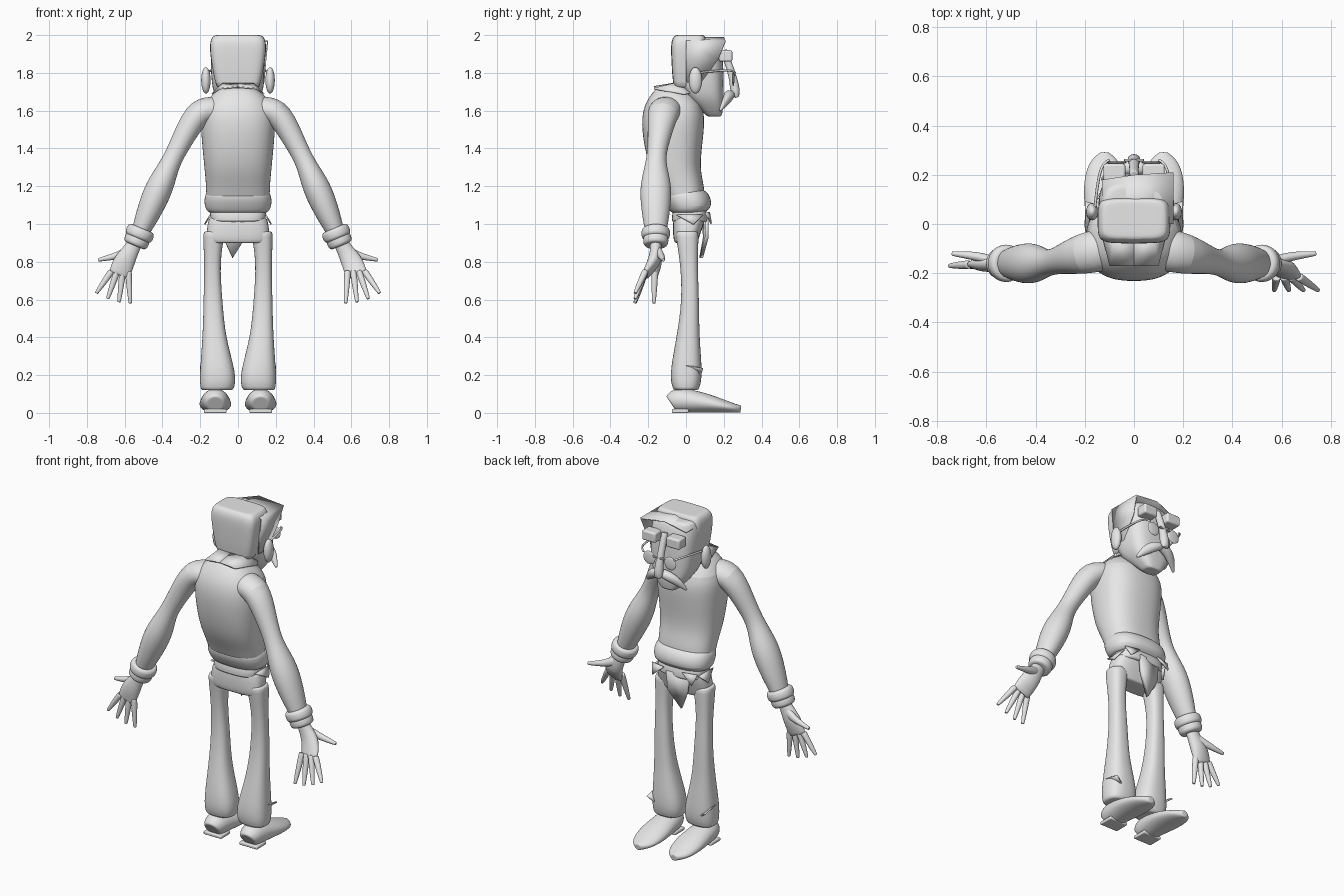
import bpy
import bmesh
from math import cos, sin, tau
from mathutils import Vector

default_cube = bpy.data.objects.get("Cube")
if default_cube:
    bpy.data.objects.remove(default_cube)

grey = bpy.data.materials.new("plain_grey")
grey.use_nodes = True
grey.diffuse_color = (.8, .8, .8, 1)
shader = grey.node_tree.nodes["Principled BSDF"]
shader.inputs["Base Color"].default_value = grey.diffuse_color


def finish(name, bm, subdivide=False, thickness=0, bevel=0):
    """Turn a bmesh into a named, shaded object."""
    bmesh.ops.recalc_face_normals(bm, faces=bm.faces)
    mesh = bpy.data.meshes.new(name)
    bm.to_mesh(mesh)
    bm.free()
    mesh.materials.append(grey)
    part = bpy.data.objects.new(name, mesh)
    bpy.context.collection.objects.link(part)
    if thickness:
        part.modifiers.new("thickness", "SOLIDIFY").thickness = thickness
    if bevel:
        rounding = part.modifiers.new("rounding", "BEVEL")
        rounding.width = bevel
        rounding.segments = 3
    if subdivide:
        smoothing = part.modifiers.new("smoothing", "SUBSURF")
        smoothing.levels = smoothing.render_levels = 2
    bpy.context.view_layer.objects.active = part
    part.select_set(True)
    bpy.ops.object.shade_smooth_by_angle(angle=.7)
    part.select_set(False)


def skin(name, rings):
    """Bridge rings of points, close both ends with a small inset, and smooth."""
    def inset(ring):
        middle = sum(ring, Vector()) / len(ring)
        return [point.lerp(middle, .2) for point in ring]

    rings = [inset(rings[0]), *rings, inset(rings[-1])]
    bm = bmesh.new()
    loops = [[bm.verts.new(point) for point in ring] for ring in rings]
    for lower, upper in zip(loops, loops[1:]):
        for i in range(len(lower)):
            bm.faces.new((lower[i - 1], lower[i], upper[i], upper[i - 1]))
    bm.faces.new(loops[0])
    bm.faces.new(loops[-1])
    finish(name, bm, subdivide=True)


def stack(name, rows, power=2.5, centre=lambda width: 0, sides=20):
    """Level superellipse rings; each row is height, half width, back y, front y."""
    def rounded(value):
        return abs(value) ** (2 / power) * (1 if value > 0 else -1)

    angles = [tau * (i + .5) / sides for i in range(sides)]
    skin(name, [[Vector((centre(width) + width * rounded(cos(a)),
                         (back + front) / 2 + (front - back) / 2 * rounded(sin(a)),
                         height)) for a in angles]
                for height, width, back, front in rows])


def tube(name, rows, sides=12):
    """Rings across a path; each row is a point, a depth radius and a side radius."""
    points = [row[0] for row in rows]
    span = points[-1] - points[0]
    reference = Vector((0, 0, 1)) if abs(span.y) > span.length / 2 else Vector((0, 1, 0))
    rings = []
    for k, (point, depth, side) in enumerate(rows):
        along = points[min(k + 1, len(points) - 1)] - points[max(k - 1, 0)]
        across = along.cross(reference).normalized()
        up = across.cross(along).normalized()
        rings.append([point + up * depth * cos(tau * i / sides)
                      + across * side * sin(tau * i / sides) for i in range(sides)])
    skin(name, rings)


def plate(name, *faces, thickness=.008):
    bm = bmesh.new()
    for face in faces:
        bm.faces.new([bm.verts.new(point) for point in face])
    bmesh.ops.remove_doubles(bm, verts=bm.verts, dist=.001)
    finish(name, bm, thickness=thickness)


def block(name, centre, size, bevel):
    bm = bmesh.new()
    bmesh.ops.create_cube(bm, size=1)
    for vert in bm.verts:
        vert.co = Vector(centre) + vert.co * Vector(size)
    finish(name, bm, bevel=bevel)


def ball(name, centre, size):
    bm = bmesh.new()
    bmesh.ops.create_uvsphere(bm, u_segments=20, v_segments=12, radius=1)
    for vert in bm.verts:
        vert.co = centre + vert.co * Vector(size)
    finish(name, bm)


# Stooped sweater body, rolled hem and neck
stack("sweater", [(1.72, .1, -.16, 0), (1.63, .2, -.23, .1), (1.5, .2, -.24, .1),
                  (1.3, .18, -.2, .07), (1.2, .17, -.14, .1), (1.1, .17, -.1, .1)])
stack("sweater_hem", [(1.18, .16, -.1, .1), (1.15, .18, -.13, .13),
                      (1.09, .18, -.1, .14), (1.06, .16, -.08, .1)])
stack("neck", [(1.6, .09, -.1, .1), (1.75, .08, -.03, .13)])

# Trouser top with waistband and hanging cloth
stack("hips", [(1.04, .16, -.07, .11), (.93, .17, -.07, .07), (.9, .16, -.06, .06)], power=3)
stack("waistband", [(1.08, .15, -.07, .11), (1.01, .15, -.08, .12)], power=3)
plate("hanging_cloth", [(-.09, .1, 1.04), (.05, .12, 1.04), (.04, .12, .93), (-.03, .09, .82),
                        (-.08, .11, .93)], thickness=.02)

# Head and long nose
stack("head", [(1.57, .05, .11, .19), (1.63, .1, .05, .2), (1.7, .14, -.04, .2),
               (1.9, .15, -.06, .2), (1.98, .13, -.06, .17)], power=3)
tube("nose", [(Vector((0, .2, 1.92)), .02, .02), (Vector((0, .25, 1.78)), .02, .02),
              (Vector((0, .26, 1.7)), .03, .03), (Vector((0, .27, 1.67)), .01, .02)])
block("spectacle_bridge", (0, .26, 1.79), (.08, .01, .01), .003)

# Boxy hair with a crest swept forward over one side
stack("hair", [(1.72, .12, -.07, .1), (1.9, .15, -.08, .11), (1.97, .15, -.08, .11),
               (2, .13, -.06, .1)], power=5)
crest = [(-.13, 1.95, .18), (0, 1.99, .2), (.16, 1.97, .21), (.15, 1.87, .17), (.14, 1.75, .08)]
plate("hair_crest", *[[(a, 0, high), (a, reach, high), (b, end, low), (b, 0, low)]
                      for (a, high, reach), (b, low, end) in zip(crest, crest[1:])])

for side, sign in (("left", 1), ("right", -1)):
    def at(x, y, z):
        return Vector((sign * x, y, z))

    # Collar half, shirt tail and pocket edge
    nape, corner = at(.08, -.05, 1.75), at(.1, -.17, 1.72)
    plate(side + "_collar", [at(0, -.05, 1.75), nape, corner, at(0, -.17, 1.73)],
          [nape, at(.1, .04, 1.7), at(.14, -.01, 1.69), corner])
    plate(side + "_shirt_tail", [at(.06, .12, 1.06), at(.15, .1, 1.06), at(.13, .13, 1)])
    plate(side + "_pocket", [at(.15, -.05, 1.05), at(.15, .09, 1.05), at(.18, .04, 1)])

    # Leg leaning outward where it narrows, with a flared hem
    stack(side + "_leg", [(.96, .06, -.06, .07), (.8, .04, -.03, .06), (.6, .05, -.02, .07),
                          (.4, .06, -.05, .07), (.2, .1, -.09, .09), (.12, .09, -.07, .07)],
          centre=lambda width: sign * (.16 - width * .55))
    plate(side + "_hem_fold", [at(.16, .08, .2), at(.2, 0, .25), at(.2, .09, .23)])

    # Shoe rising from the ground: y, height, half width
    shoe = [(-.08, .1, .05), (-.05, .14, .07), (.05, .12, .08), (.15, .09, .09),
            (.25, .05, .07), (.29, .04, .02)]
    tube(side + "_shoe", [(at(.12, y, height / 2), height / 2, width)
                          for y, height, width in shoe], sides=16)
    block(side + "_heel", at(.12, -.03, .01), (.12, .09, .02), .006)

    # Sleeve, bulging at the forearm
    shoulder, elbow = at(.21, -.12, 1.61), at(.35, -.16, 1.34)
    forearm, wrist = at(.44, -.16, 1.14), at(.52, -.16, .95)
    tube(side + "_sleeve", [(at(.1, -.1, 1.6), .09, .08), (shoulder, .09, .08),
                            (shoulder.lerp(elbow, .6), .06, .06), (elbow, .05, .05),
                            (elbow.lerp(forearm, .5), .08, .07), (forearm, .09, .08),
                            (wrist, .06, .05)])

    # Two rolls of the cuff
    down = (wrist - forearm).normalized()
    for name, offset, radius in (("upper", 0, .08), ("lower", .04, .07)):
        tube(f"{side}_{name}_cuff", [(wrist + down * (offset + step), radius * swell, radius * swell)
                                     for step, swell in ((-.03, .8), (-.02, 1), (.02, 1), (.03, .8))])

    # Open hand; the left one swings further back
    swing = -.27 if sign > 0 else -.17
    palm = (swing + wrist.y) / 2
    tube(side + "_palm", [(wrist, .03, .04), (at(.56, wrist.y, .87), .03, .04),
                          (at(.6, wrist.y, .81), .04, .06), (at(.63, palm, .73), .02, .06)])
    tube(side + "_thumb", [(at(.57, -.15, .86), .02, .03), (at(.64, -.13, .83), .02, .02),
                           (at(.74, -.12, .81), .01, .01)])
    for k in range(4):
        knuckle = at(.58 + .03 * k, palm, .75)
        fingertip = at(.57 + .06 * k, swing, .58 + .006 * k * k)
        tube(f"{side}_finger_{k}", [(knuckle.lerp(fingertip, t), thick, thick)
                                    for t, thick in ((0, .02), (.5, .017), (1, .01))], sides=8)

    # Ear, brow, spectacle lens and temple
    ball(side + "_ear", at(.17, .05, 1.76), (.025, .035, .07))
    block(side + "_brow", at(.08, .21, 1.89), (.09, .07, .06), .01)
    ball(side + "_lens", at(.07, .25, 1.77), (.04, .007, .04))
    tube(side + "_temple", [(point, .007, .007) for point in (
        at(.1, .26, 1.8), at(.14, .24, 1.82), at(.16, .06, 1.8))], sides=6)

    # Drooping moustache half
    tube(side + "_moustache", [(at(0, .23, 1.69), .03, .02), (at(.04, .23, 1.68), .03, .03),
                               (at(.09, .21, 1.65), .02, .03), (at(.13, .18, 1.6), .007, .007)])
